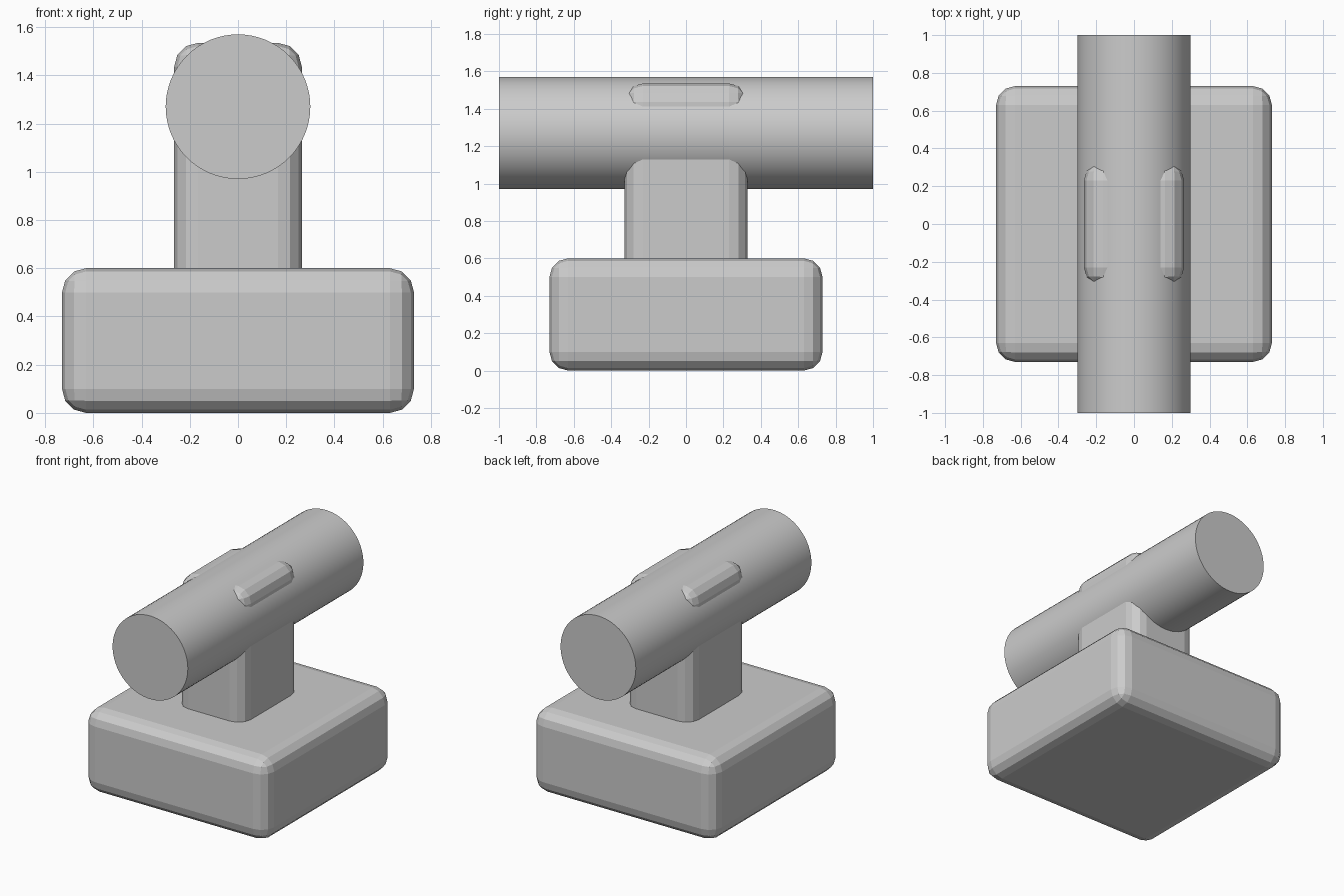
import bpy
from math import radians

if "Cube" in bpy.data.objects:
    bpy.data.objects.remove(bpy.data.objects["Cube"])


def rounded_block(name, size, z_bottom, bevel=0.1):
    """Box with faceted three-segment rounded edges, standing on z_bottom."""
    bpy.ops.mesh.primitive_cube_add(size=1, location=(0, 0, z_bottom + size[2] / 2))
    block = bpy.context.object
    block.name = name
    block.scale = size
    bpy.ops.object.transform_apply(location=False, rotation=False, scale=True)
    mod = block.modifiers.new("rounded_edges", 'BEVEL')
    mod.width = bevel
    mod.segments = 3
    return block


# Base and the post that rises from it through the bar
rounded_block("base", (1.46, 1.46, 0.6), 0)
rounded_block("post", (0.53, 0.66, 1.035), 0.5)

# Horizontal bar running front to back
bpy.ops.mesh.primitive_cylinder_add(vertices=64, radius=0.3, depth=2,
                                    location=(0, 0, 1.27), rotation=(radians(90), 0, 0))
bpy.context.object.name = "cross_bar"
bpy.ops.object.shade_smooth_by_angle(angle=radians(30))
